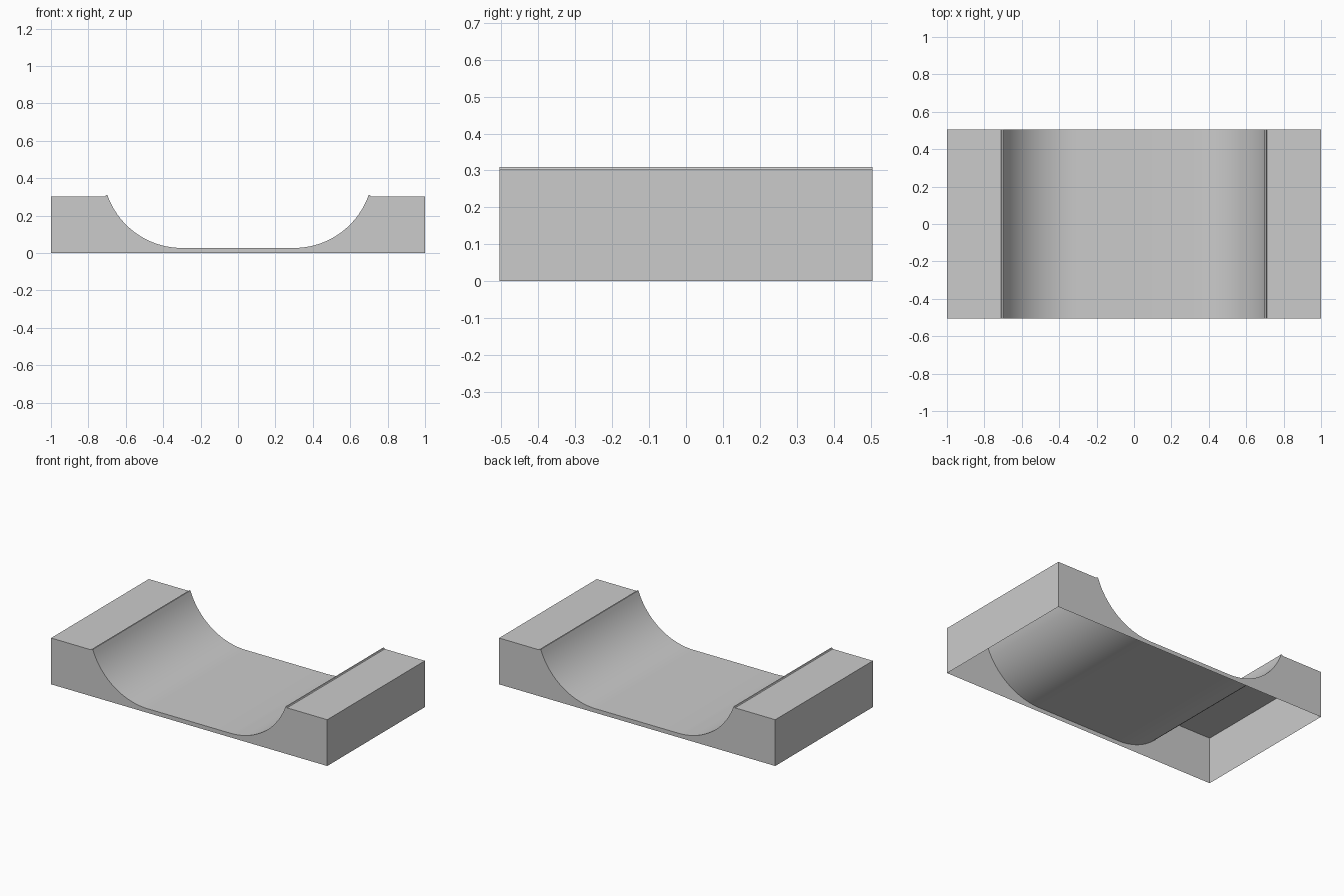
import bpy, bmesh
from math import sin, cos, acos, radians

if "Cube" in bpy.data.objects:
    bpy.data.objects.remove(bpy.data.objects["Cube"])

HALF_W = 0.505          # half depth along y
FLOOR, DECK, LIP = 0.027, 0.303, 0.309
FLAT, EDGE = 0.30, 0.698
STEPS = 18

# Right half of the profile: flat floor, arc transition, small raised lip, deck
dx, dz = EDGE - FLAT, LIP - FLOOR
r = (dx * dx + dz * dz) / (2 * dz)
sweep = acos(1 - dz / r)
right = [(FLAT + r * sin(sweep * i / STEPS), FLOOR + r * (1 - cos(sweep * i / STEPS)))
         for i in range(STEPS + 1)]
right += [(0.706, LIP), (0.71, DECK), (1.0, DECK)]
profile = [(-x, z) for x, z in reversed(right)] + right
outline = [(-1.0, 0.0)] + profile + [(1.0, 0.0)]

bm = bmesh.new()
front = [bm.verts.new((x, -HALF_W, z)) for x, z in outline]
back = [bm.verts.new((x, HALF_W, z)) for x, z in outline]

# Riding surface, decks and end walls (underside stays open)
for i in range(len(outline) - 1):
    bm.faces.new((front[i], front[i + 1], back[i + 1], back[i]))

# Side panels
bm.faces.new(front[::-1])
bm.faces.new(back)

mesh = bpy.data.meshes.new("half_pipe_ramp")
bm.to_mesh(mesh)
bm.free()
ramp = bpy.data.objects.new("half_pipe_ramp", mesh)
bpy.context.collection.objects.link(ramp)

bpy.context.view_layer.objects.active = ramp
ramp.select_set(True)
bpy.ops.object.shade_smooth_by_angle(angle=radians(30))
